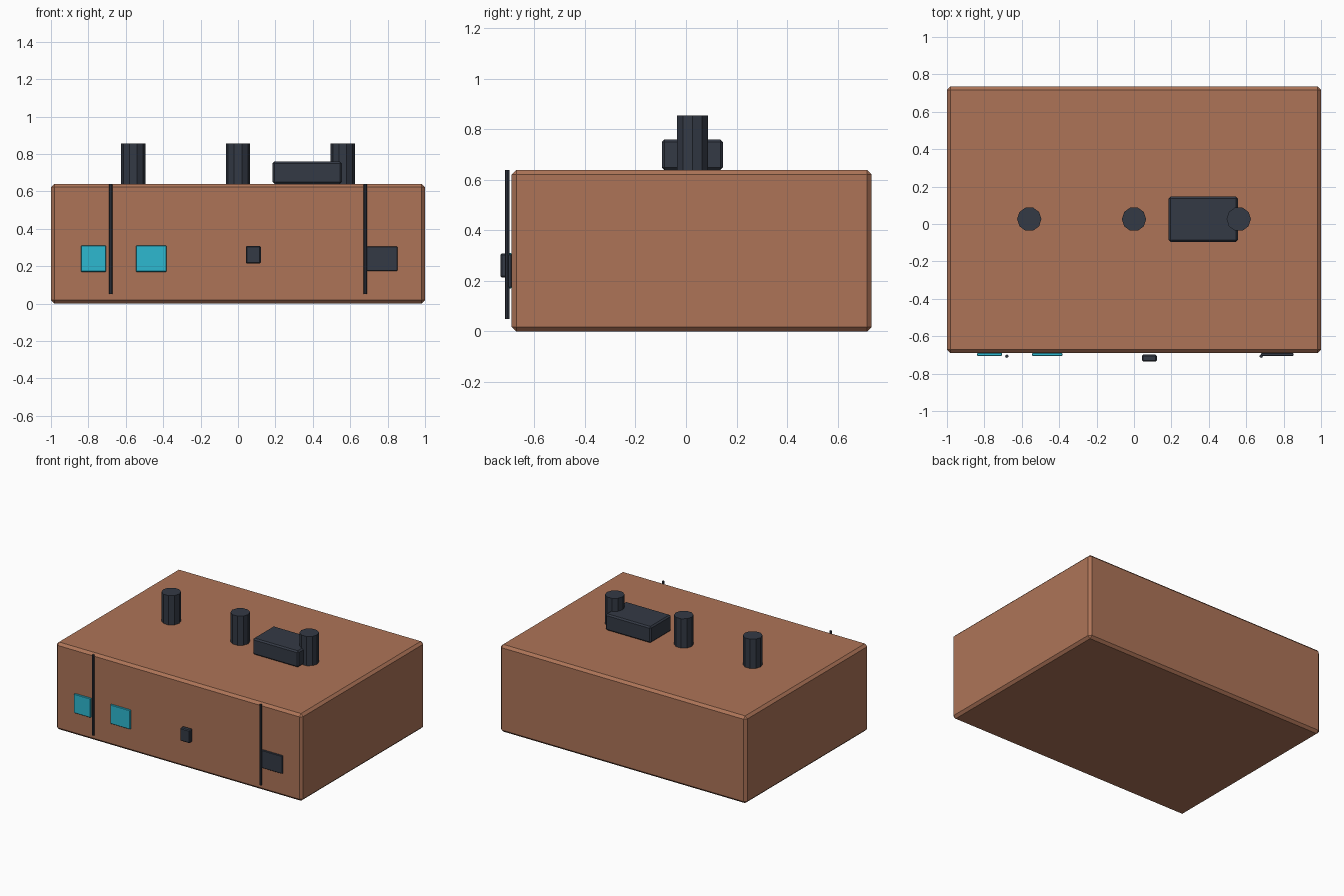
import bpy
import bmesh
from mathutils import Vector

cube = bpy.data.objects.get("Cube")
if cube:
    bpy.data.objects.remove(cube, do_unlink=True)


def material(name, rgb):
    mat = bpy.data.materials.new(name)
    mat.use_nodes = True
    color = (*rgb, 1)
    mat.diffuse_color = color
    mat.node_tree.nodes["Principled BSDF"].inputs["Base Color"].default_value = color
    return mat


clay = material("clay brown", (0.42, 0.175, 0.097))
slate = material("dark slate", (0.034, 0.042, 0.06))
cyan = material("cyan glass", (0.027, 0.48, 0.63))


def finish(name, bm, mat):
    mesh = bpy.data.meshes.new(name)
    bm.to_mesh(mesh)
    bm.free()
    mesh.materials.append(mat)
    obj = bpy.data.objects.new(name, mesh)
    bpy.context.collection.objects.link(obj)
    return obj


def box(name, x, y, z, mat, bevel):
    """Chamfered box given by its extent along each axis."""
    bm = bmesh.new()
    bmesh.ops.create_cube(bm, size=1)
    spans = (x, y, z)
    bmesh.ops.scale(bm, vec=[b - a for a, b in spans], verts=bm.verts)
    obj = finish(name, bm, mat)
    obj.location = [(a + b) / 2 for a, b in spans]
    mod = obj.modifiers.new("chamfer", "BEVEL")
    mod.width = bevel
    mod.segments = 1
    return obj


def post(name, x, y, z, radius, sides, mat):
    """Upright faceted cylinder with a corner facing +y."""
    bm = bmesh.new()
    bmesh.ops.create_cone(bm, cap_ends=True, segments=sides, radius1=radius,
                          radius2=radius, depth=z[1] - z[0])
    for v in bm.verts:
        v.co = Vector((v.co.y, v.co.x, v.co.z))
    bmesh.ops.recalc_face_normals(bm, faces=bm.faces)
    obj = finish(name, bm, mat)
    obj.location = (x, y, (z[0] + z[1]) / 2)
    return obj


# Building block
roof = 0.64
box("building_body", (-1, 1), (-0.69, 0.735), (0, roof), clay, 0.018)

# Roof vents and the rooftop unit
for label, x in (("right", -0.56), ("middle", 0), ("left", 0.56)):
    post(label + "_roof_vent", x, 0.026, (roof, 0.855), 0.065, 10, slate)
box("rooftop_unit", (0.185, 0.555), (-0.096, 0.146), (roof, 0.76), slate, 0.01)

# Panels on the front wall
wall = (-0.705, -0.69)
box("outer_window", (-0.84, -0.705), wall, (0.17, 0.31), cyan, 0.003)
box("inner_window", (-0.545, -0.383), wall, (0.17, 0.31), cyan, 0.003)
box("wall_vent", (0.68, 0.852), wall, (0.174, 0.305), slate, 0.003)
box("meter_box", (0.043, 0.122), (-0.735, -0.699), (0.213, 0.309), slate, 0.006)

# Drainpipes
for label, side in (("right", -1), ("left", 1)):
    post(label + "_drainpipe", side * 0.68, -0.707, (0.05, roof), 0.009, 8, slate)
